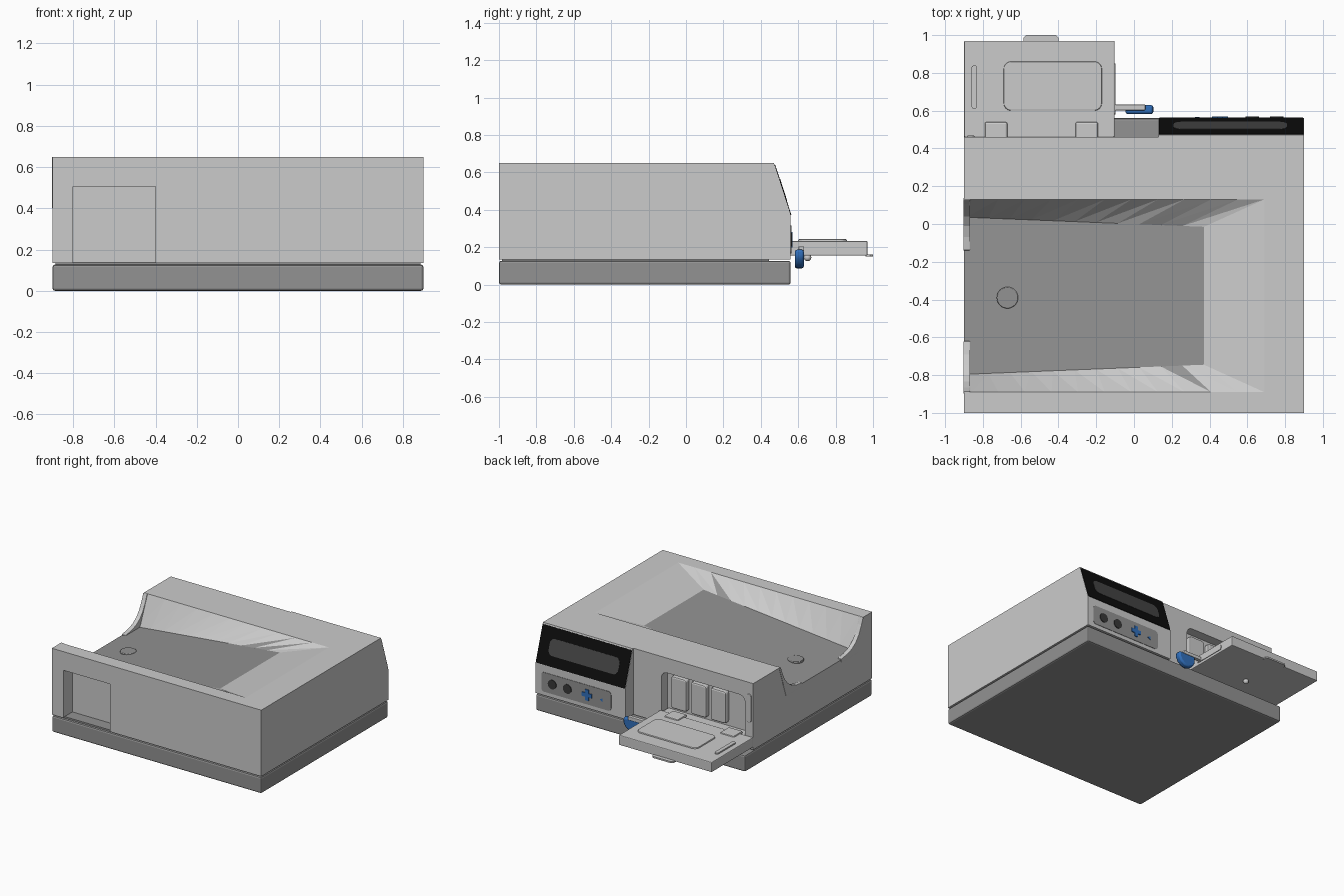
import bpy, bmesh, math
from mathutils import Matrix, Vector

if "Cube" in bpy.data.objects:
    bpy.data.objects.remove(bpy.data.objects["Cube"])


def mat(name, *rgb):
    m = bpy.data.materials.new(name)
    m.diffuse_color = (*rgb, 1)
    m.use_nodes = True
    m.node_tree.nodes["Principled BSDF"].inputs["Base Color"].default_value = m.diffuse_color
    return m


LIGHT = mat("light grey plastic", 0.60, 0.60, 0.60)
DARK = mat("dark grey plastic", 0.29, 0.29, 0.29)
BLACK = mat("black bezel", 0.004, 0.004, 0.004)
SCREEN = mat("screen grey", 0.06, 0.06, 0.06)
BUTTON = mat("button charcoal", 0.04, 0.04, 0.04)
BLUE = mat("blue", 0.03, 0.16, 0.50)


def finish(name, bm, m, bevel=0, smooth=False):
    bmesh.ops.recalc_face_normals(bm, faces=bm.faces)
    me = bpy.data.meshes.new(name)
    bm.to_mesh(me)
    bm.free()
    ob = bpy.data.objects.new(name, me)
    bpy.context.collection.objects.link(ob)
    me.materials.append(m)
    if bevel:
        b = ob.modifiers.new("bevel", 'BEVEL')
        b.width, b.segments, b.limit_method = bevel, 2, 'ANGLE'
    if smooth:
        bpy.ops.object.select_all(action='DESELECT')
        ob.select_set(True)
        bpy.context.view_layer.objects.active = ob
        bpy.ops.object.shade_smooth_by_angle(angle=math.radians(35))
    return ob


def prism(name, pts, axis, lo, hi, m, bevel=0, smooth=False):
    """Extrude a 2D outline along an axis; the outline uses the other two axes in order."""
    place = {'x': lambda p, h: (h, p[0], p[1]),
             'y': lambda p, h: (p[0], h, p[1]),
             'z': lambda p, h: (p[0], p[1], h)}[axis]
    bm = bmesh.new()
    a = [bm.verts.new(place(p, lo)) for p in pts]
    b = [bm.verts.new(place(p, hi)) for p in pts]
    bm.faces.new(a)
    bm.faces.new(b)
    n = len(pts)
    for i in range(n):
        bm.faces.new((a[i], a[(i + 1) % n], b[(i + 1) % n], b[i]))
    return finish(name, bm, m, bevel, smooth)


def box(name, x0, x1, y0, y1, z0, z1, m, bevel=0):
    return prism(name, [(x0, y0), (x1, y0), (x1, y1), (x0, y1)], 'z', z0, z1, m, bevel)


def rrect(u0, u1, v0, v1, r, n=6):
    pts = []
    for k, (cu, cv) in enumerate([(u1 - r, v1 - r), (u0 + r, v1 - r), (u0 + r, v0 + r), (u1 - r, v0 + r)]):
        for i in range(n + 1):
            t = math.pi / 2 * (k + i / n)
            pts.append((cu + r * math.cos(t), cv + r * math.sin(t)))
    return pts


def disc(cu, cv, r, n=24):
    return [(cu + r * math.cos(math.tau * i / n), cv + r * math.sin(math.tau * i / n)) for i in range(n)]


def cut(ob, cutters):
    for c in cutters:
        c.hide_render = True
        mod = ob.modifiers.new("cut", 'BOOLEAN')
        mod.object, mod.operation, mod.solver = c, 'DIFFERENCE', 'EXACT'
    dg = bpy.context.evaluated_depsgraph_get()
    me = bpy.data.meshes.new_from_object(ob.evaluated_get(dg))
    ob.modifiers.clear()
    ob.data = me
    for c in cutters:
        bpy.data.objects.remove(c)


# base and shadow gap
box("base", -0.9, 0.9, -1, 0.56, 0, 0.127, DARK, 0.012)
box("gap_filler", -0.885, 0.885, -0.985, 0.445, 0.12, 0.14, DARK)

# basin cutter: ruled walls from floor edge to rim, open at the left
YC, STEPS = -0.38, 12
bm = bmesh.new()
rows = []
for i in range(STEPS + 1):
    t = i / STEPS
    xb, hb, zb = -1 + 1.37 * t, 0.42 - 0.055 * t, 0.41 + 0.17 * t
    xt = -1 + 1.69 * t
    rows.append([bm.verts.new(v) for v in (
        (xt, YC - 0.51, 0.8), (xt, YC - 0.51, 0.65), (xb, YC - hb, zb),
        (xb, YC + hb, zb), (xt, YC + 0.51, 0.65), (xt, YC + 0.51, 0.8))])
for a, b in zip(rows, rows[1:]):
    for j in range(6):
        k = (j + 1) % 6
        q = (a[j], a[k], b[k], b[j])
        if j in (1, 3):
            bm.faces.new((q[0], q[1], q[2]))
            bm.faces.new((q[0], q[2], q[3]))
        else:
            bm.faces.new(q)
bm.faces.new(rows[0])
end = rows[-1]
bm.faces.new((end[1], end[2], end[3], end[4]))
bm.faces.new((end[0], end[1], end[4], end[5]))
basin = finish("basin_cutter", bm, LIGHT)

# main housing with basin, front recess and rear compartment
body = box("housing", -0.9, 0.9, -1, 0.46, 0.135, 0.65, LIGHT)
cut(body, [basin,
           box("front_cutter", -0.8, -0.4, -1.1, -0.89, 0.10, 0.505, LIGHT),
           prism("rear_cutter", rrect(-0.83, -0.11, 0.16, 0.535, 0.05), 'y', 0.385, 0.5, LIGHT)])
body.data.materials.clear()
body.data.materials.append(LIGHT)
body.data.materials.append(DARK)
for p in body.data.polygons:
    c = p.center
    floor = p.normal.z > 0.9 and 0.38 < c.z < 0.6 and c.x < 0.37 and abs(c.y - YC) < 0.45
    p.material_index = 1 if floor else 0

# curved lips at the open end of the basin
for s, nm in ((1, "back_lip"), (-1, "front_lip")):
    curve = [(0.505, 0.652), (0.485, 0.60), (0.455, 0.54), (0.42, 0.495), (0.37, 0.46),
             (0.31, 0.44), (0.24, 0.43), (0.24, 0.40), (0.44, 0.40), (0.52, 0.64)]
    prism(nm, [(YC + s * y, z) for y, z in curve], 'x', -0.903, -0.868, LIGHT, 0.004)

# round button on the basin floor
prism("floor_button", disc(-0.67, -0.39, 0.057, 32), 'z', 0.40, 0.46, DARK, 0.004, True)

# rear console with sloped display
prism("console", [(0.46, 0.135), (0.56, 0.135), (0.56, 0.37), (0.47, 0.65), (0.46, 0.65)],
      'x', 0.13, 0.9, LIGHT)
slope = Matrix.Translation((0, 0.47, 0.65)) @ Matrix.Rotation(math.atan2(0.09, 0.28), 4, 'X')
for ob in (prism("display_bezel", rrect(0.132, 0.898, -0.292, -0.012, 0.01), 'y', -0.003, 0.004, BLACK),
           prism("display_screen", rrect(0.21, 0.81, -0.215, -0.09, 0.04), 'y', 0.0, 0.006, SCREEN)):
    ob.data.transform(slope)

# button panel
prism("button_panel", rrect(0.25, 0.85, 0.165, 0.315, 0.025), 'y', 0.557, 0.563, DARK)
for i, x in enumerate((0.755, 0.625)):
    prism(f"round_button_{i}", disc(x, 0.24, 0.036), 'y', 0.56, 0.568, BUTTON)
r, w = 0.042, 0.015
prism("cross_button", [(0.455 + u, 0.24 + v) for u, v in (
    (-w, -r), (w, -r), (w, -w), (r, -w), (r, w), (w, w),
    (w, r), (-w, r), (-w, w), (-r, w), (-r, -w), (-w, -w))], 'y', 0.56, 0.57, BLUE)
prism("small_button", disc(0.33, 0.235, 0.016, 3), 'y', 0.56, 0.567, BLUE)

# rear compartment: three pockets and the latch bar
for i in range(3):
    x1 = -0.165 - 0.17 * i
    prism(f"pocket_{i}", rrect(x1 - 0.135, x1, 0.25, 0.50, 0.02), 'y', 0.38, 0.425, LIGHT, 0.012)
prism("latch_bar", rrect(-0.885, -0.845, 0.34, 0.56, 0.018), 'y', 0.45, 0.468, LIGHT, 0.005)
box("compartment_shelf", -0.82, -0.12, 0.385, 0.46, 0.155, 0.225, LIGHT)

# open door, hinges and trim
box("door", -0.9, -0.102, 0.46, 0.97, 0.155, 0.233, LIGHT, 0.006)
for i, x in enumerate((-0.79, -0.31)):
    box(f"hinge_{i}", x, x + 0.12, 0.43, 0.54, 0.2, 0.243, LIGHT, 0.01)
prism("door_pad", rrect(-0.69, -0.17, 0.6, 0.86, 0.04), 'z', 0.225, 0.243, LIGHT, 0.006)
prism("door_rib", rrect(-0.86, -0.83, 0.61, 0.84, 0.014), 'z', 0.225, 0.243, LIGHT)
prism("door_side_trim", rrect(0.58, 0.85, 0.174, 0.212, 0.012), 'x', -0.11, -0.097, LIGHT)
prism("door_latch_tab", [(-0.585, 0.96), (-0.4, 0.96), (-0.4, 0.985), (-0.415, 1.0), (-0.57, 1.0), (-0.585, 0.985)],
      'z', 0.15, 0.162, LIGHT)
bm = bmesh.new()
bmesh.ops.create_uvsphere(bm, u_segments=20, v_segments=12, radius=0.02,
                          matrix=Matrix.Translation(Vector((-0.5, 0.65, 0.145))))
finish("door_knob", bm, LIGHT, 0, True)

# blue lever beside the door
box("lever_arm", -0.11, 0.06, 0.602, 0.632, 0.178, 0.205, LIGHT, 0.004)
prism("lever_grip", [(-0.045, 0.187), (0.1, 0.187), (0.103, 0.15), (0.085, 0.115), (0.05, 0.09),
                     (0.01, 0.085), (-0.025, 0.1), (-0.045, 0.135)],
      'y', 0.582, 0.63, BLUE, 0.012, True)
